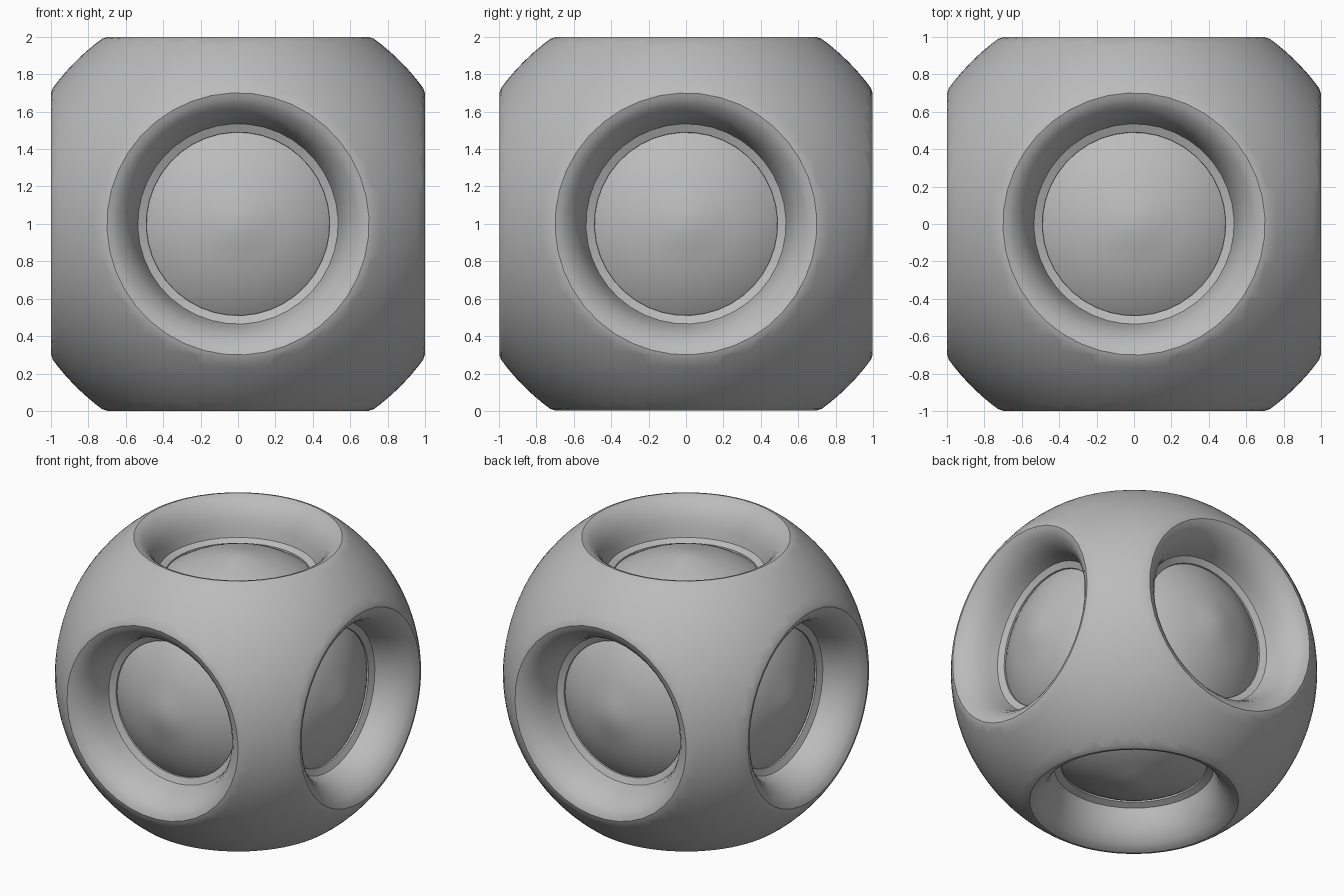
import bpy, bmesh, math
from mathutils import Vector, Matrix

if "Cube" in bpy.data.objects:
    bpy.data.objects.remove(bpy.data.objects["Cube"])

CENTRE = Vector((0, 0, 1))
AXES = [Vector(v) for v in ((1, 0, 0), (0, 1, 0), (0, 0, 1))]

grey = bpy.data.materials.new("plain grey")
grey.use_nodes = True
colour = (0.5, 0.5, 0.5, 1)
grey.diffuse_color = colour
grey.node_tree.nodes["Principled BSDF"].inputs["Base Color"].default_value = colour


def add_object(name, bm):
    bmesh.ops.recalc_face_normals(bm, faces=bm.faces)
    mesh = bpy.data.meshes.new(name)
    bm.to_mesh(mesh)
    bm.free()
    mesh.materials.append(grey)
    obj = bpy.data.objects.new(name, mesh)
    bpy.context.collection.objects.link(obj)
    obj.location = CENTRE
    return obj


def quad_sphere(name, cuts, radius_at):
    """Subdivided cube pushed out to a radius that depends on direction."""
    bm = bmesh.new()
    bmesh.ops.create_cube(bm, size=2)
    bmesh.ops.subdivide_edges(bm, edges=bm.edges[:], cuts=cuts, use_grid_fill=True)
    for v in bm.verts:
        d = Vector([math.tan(c * math.pi / 4) for c in v.co]).normalized()
        v.co = d * radius_at(d)
    return add_object(name, bm)


def core_radius(d):
    # Ball with a low blunt tip on each axis
    off_axis = min(math.sqrt(max(0, 1 - d.dot(a) ** 2)) for a in AXES)
    return 0.865 + 0.02 * max(0, 1 - off_axis / 0.22)


# Outer shell and inner ball
shell = quad_sphere("outer_shell", 27, lambda d: 1.227)
core = quad_sphere("inner_ball", 23, core_radius)

# Cutter section (radius, height): ledge on the ball, wall, rounded lip, flange
SECTION = [(0, 0.5), (0.47, 0.5), (0.49, 0.725), (0.535, 0.745), (0.55, 0.81),
           (0.57, 0.87), (0.60, 0.925), (0.64, 0.967), (0.67, 0.988),
           (0.70, 0.998), (0.73, 0.988), (0.78, 0.96), (0.9, 1.0),
           (0.9, 1.5), (0, 1.5)]


def add_hole(bm, turn):
    """Spin the section round z and turn it towards one side."""
    verts = [bm.verts.new((r, 0, z)) for r, z in SECTION]
    edges = [bm.edges.new(pair) for pair in zip(verts, verts[1:])]
    old = set(bm.verts) - set(verts)
    bmesh.ops.spin(bm, geom=verts + edges, cent=(0, 0, 0), axis=(0, 0, 1),
                   angle=math.tau, steps=40, use_duplicate=False)
    new = [v for v in bm.verts if v not in old]
    # A small twist keeps cutter edges off the shell's own edges
    bmesh.ops.transform(bm, matrix=turn @ Matrix.Rotation(0.05, 4, "Z"), verts=new)


# One round opening on each of the six sides
turns = [Matrix.Rotation(math.radians(a), 4, "X") for a in (0, 90, 180, 270)]
turns += [Matrix.Rotation(math.radians(a), 4, "Y") for a in (90, 270)]
bm = bmesh.new()
for turn in turns:
    add_hole(bm, turn)
bmesh.ops.remove_doubles(bm, verts=bm.verts, dist=0.0005)
cutter = add_object("hole_cutters", bm)
cutter.hide_render = True
mod = shell.modifiers.new("openings", "BOOLEAN")
mod.operation = "DIFFERENCE"
mod.solver = "EXACT"
mod.object = cutter

# Bake the openings, then drop the cutter
bpy.context.view_layer.update()
graph = bpy.context.evaluated_depsgraph_get()
cut_mesh = bpy.data.meshes.new_from_object(shell.evaluated_get(graph))
shell.modifiers.clear()
shell.data = cut_mesh
bpy.data.objects.remove(cutter)

# Soft shading on the curved parts
for obj in (shell, core):
    bpy.ops.object.select_all(action="DESELECT")
    obj.select_set(True)
    bpy.context.view_layer.objects.active = obj
    bpy.ops.object.shade_smooth_by_angle(angle=math.radians(35))
